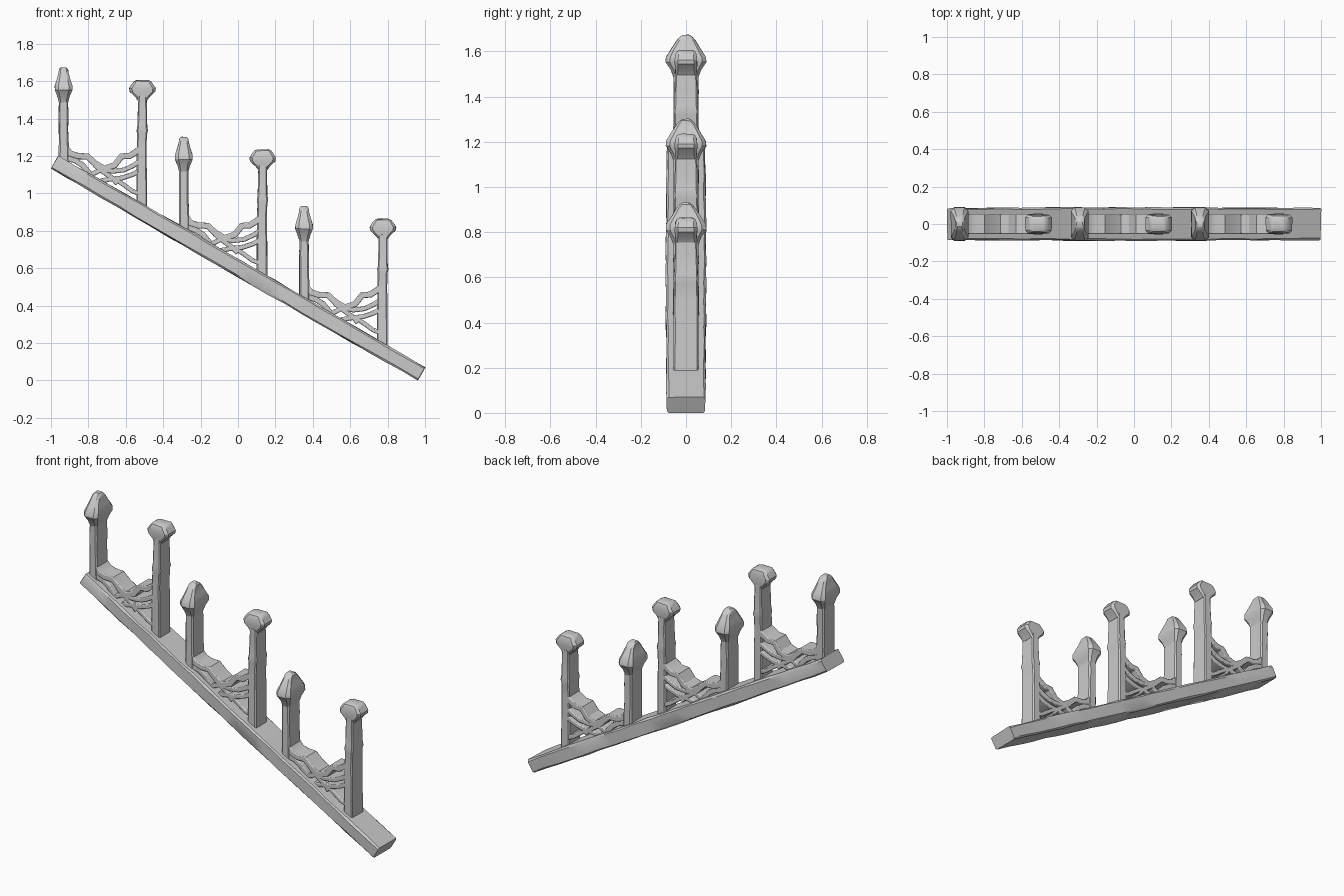
import bpy, bmesh, math, random
from mathutils import Vector, Matrix

if "Cube" in bpy.data.objects:
    bpy.data.objects.remove(bpy.data.objects["Cube"])

random.seed(4)
STEP = Vector((0.643, 0, -0.371))      # offset from one bay to the next


def finish(name, bm, loc=(0, 0, 0), matrix=None, bevel=0.0):
    bmesh.ops.recalc_face_normals(bm, faces=bm.faces)
    mesh = bpy.data.meshes.new(name)
    bm.to_mesh(mesh)
    bm.free()
    if matrix:
        mesh.transform(matrix)
    ob = bpy.data.objects.new(name, mesh)
    ob.location = loc
    bpy.context.collection.objects.link(ob)
    if bevel:
        mod = ob.modifiers.new("worn_edges", "BEVEL")
        mod.width, mod.segments = bevel, 2
        mod.limit_method, mod.angle_limit = "ANGLE", math.radians(50)
    bpy.ops.object.select_all(action="DESELECT")
    ob.select_set(True)
    bpy.context.view_layer.objects.active = ob
    bpy.ops.object.shade_smooth_by_angle(angle=math.radians(32))
    return ob


def loft(sections, chamfer, jitter=0.0):
    """Stack chamfered rectangles given as (z, half x, half y, x shift)."""
    bm = bmesh.new()
    rings = []
    for z, hx, hy, sx in sections:
        c = chamfer * min(hx, hy)
        pts = [(hx, hy - c), (hx - c, hy), (c - hx, hy), (-hx, hy - c),
               (-hx, c - hy), (c - hx, -hy), (hx - c, -hy), (hx, c - hy)]
        r = lambda: random.uniform(-jitter, jitter)
        rings.append([bm.verts.new((x + sx + r(), y + r(), z + r())) for x, y in pts])
    for a, b in zip(rings, rings[1:]):
        for i in range(8):
            bm.faces.new((a[i], a[(i + 1) % 8], b[(i + 1) % 8], b[i]))
    bm.faces.new(rings[0][::-1])
    bm.faces.new(rings[-1])
    return bm


def ribbon(name, pts, thick, depth, loc):
    """Flat strap following an x-z path, wide along y."""
    bm = bmesh.new()
    p = [Vector((x, 0, z)) for x, z in pts]
    rings = []
    for i, q in enumerate(p):
        t = (p[min(i + 1, len(p) - 1)] - p[max(i - 1, 0)]).normalized()
        n = Vector((-t.z, 0, t.x)) * thick / 2
        y = Vector((0, depth, 0))
        rings.append([bm.verts.new(v) for v in (q + n + y, q + n - y, q - n - y, q - n + y)])
    for a, b in zip(rings, rings[1:]):
        for i in range(4):
            bm.faces.new((a[i], a[(i + 1) % 4], b[(i + 1) % 4], b[i]))
    bm.faces.new(rings[0][::-1])
    bm.faces.new(rings[-1])
    finish(name, bm, loc, bevel=0.005)


# sloping base rail, slightly hand-hewn
start, end = Vector((-0.98, 0, 1.167)), Vector((0.98, 0, 0.035))
axis = end - start
n = 22
secs = []
for i in range(n + 1):
    mid = 0.004 * math.sin(math.pi * i / n)
    secs.append((axis.length * i / n, 0.039 + mid, 0.085 + mid, 0))
tilt = Matrix.Translation(start) @ Vector((0, 0, 1)).rotation_difference(axis).to_matrix().to_4x4()
finish("base_rail", loft(secs, 0.2, 0.0025), matrix=tilt)

# strap paths of one bay's bracket
straps = [
    ("upper_strap", 0.034, [(-0.925, 1.245), (-0.895, 1.212), (-0.855, 1.199), (-0.805, 1.197),
                            (-0.765, 1.16), (-0.715, 1.132), (-0.66, 1.15), (-0.622, 1.198),
                            (-0.58, 1.2), (-0.545, 1.222), (-0.52, 1.24)]),
    ("middle_strap", 0.026, [(-0.73, 1.128), (-0.67, 1.118), (-0.61, 1.125), (-0.56, 1.148), (-0.52, 1.175)]),
    ("lower_strap", 0.026, [(-0.76, 1.06), (-0.69, 1.075), (-0.62, 1.082), (-0.565, 1.1), (-0.52, 1.125)]),
    ("cross_strap_left", 0.026, [(-0.72, 1.132), (-0.76, 1.112), (-0.81, 1.09)]),
    ("cross_strap_right", 0.026, [(-0.77, 1.155), (-0.72, 1.115), (-0.67, 1.08), (-0.645, 1.05)]),
    ("foot_brace", 0.024, [(-0.655, 1.075), (-0.61, 1.045), (-0.565, 1.012), (-0.52, 0.995)]),
    ("heel_strap", 0.03, [(-0.92, 1.19), (-0.87, 1.175), (-0.83, 1.15), (-0.79, 1.1)]),
]

for bay in range(3):
    off = STEP * bay
    tag = f"_{bay + 1}"

    # spear post
    a = Vector((-0.933, 0, 0)) + off
    finish("spear_post" + tag, loft([
        (1.15, 0.029, 0.057, 0.003), (1.25, 0.027, 0.057, 0.002), (1.34, 0.025, 0.055, 0),
        (1.42, 0.026, 0.056, 0), (1.51, 0.024, 0.055, 0)], 0.3, 0.001), a)

    # spear finial, broad front to back
    finish("spear_finial" + tag, loft([
        (1.485, 0.024, 0.055, 0), (1.52, 0.034, 0.068, 0), (1.553, 0.047, 0.09, 0),
        (1.575, 0.047, 0.088, 0), (1.61, 0.036, 0.066, 0), (1.645, 0.027, 0.044, 0),
        (1.664, 0.024, 0.028, 0), (1.673, 0.016, 0.014, 0)], 0.4, 0.001), a)

    # capped post with a faint ring
    b = Vector((-0.515, 0, 0)) + off
    finish("capped_post" + tag, loft([
        (0.915, 0.029, 0.056, 0), (1.1, 0.028, 0.055, 0), (1.24, 0.026, 0.054, 0),
        (1.315, 0.026, 0.053, 0.002), (1.335, 0.03, 0.056, 0.003), (1.36, 0.026, 0.052, 0.003),
        (1.44, 0.024, 0.05, 0.004), (1.52, 0.023, 0.048, 0.004)], 0.25, 0.001), b)

    # mushroom-shaped cap, broad side to side
    finish("post_cap" + tag, loft([
        (1.495, 0.024, 0.045, 0.004), (1.515, 0.038, 0.047, 0.004), (1.543, 0.068, 0.05, 0.004),
        (1.562, 0.071, 0.05, 0.004), (1.585, 0.056, 0.047, 0.004), (1.599, 0.045, 0.041, 0.004),
        (1.606, 0.03, 0.028, 0.004)], 0.3, 0.001), b)

    # bracket straps between the posts
    for name, thick, pts in straps:
        ribbon(name + tag, pts, thick, 0.054, off)
